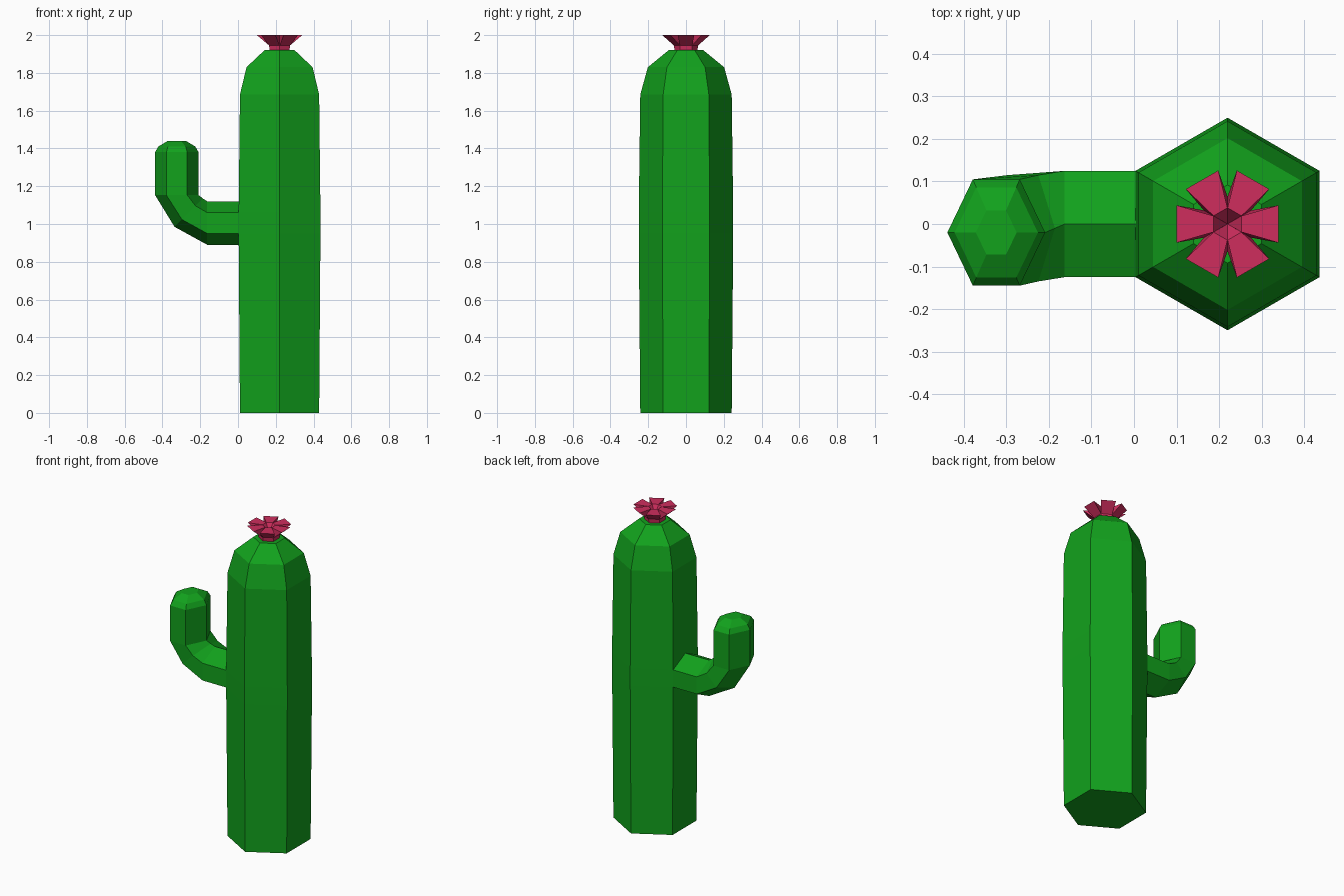
import bpy, bmesh
from math import cos, sin, pi
from mathutils import Vector

if "Cube" in bpy.data.objects:
    bpy.data.objects.remove(bpy.data.objects["Cube"])

CX = 0.22  # trunk axis


def material(name, rgb):
    m = bpy.data.materials.new(name)
    m.diffuse_color = (*rgb, 1)
    m.use_nodes = True
    m.node_tree.nodes["Principled BSDF"].inputs["Base Color"].default_value = m.diffuse_color
    return m


green = material("cactus_green", (0.006, 0.36, 0.012))
pink = material("flower_pink", (0.62, 0.027, 0.11))


def finish(name, bm, mat):
    bmesh.ops.recalc_face_normals(bm, faces=bm.faces)
    me = bpy.data.meshes.new(name)
    bm.to_mesh(me)
    bm.free()
    me.materials.append(mat)
    ob = bpy.data.objects.new(name, me)
    bpy.context.collection.objects.link(ob)
    return ob


def loft(bm, rings):
    """Bridge rings of equal point count and cap both ends."""
    vs = [[bm.verts.new(p) for p in r] for r in rings]
    n = len(vs[0])
    for a, b in zip(vs, vs[1:]):
        for i in range(n):
            j = (i + 1) % n
            bm.faces.new((a[i], a[j], b[j], b[i]))
    bm.faces.new(vs[0][::-1])
    bm.faces.new(vs[-1])


def hexagon(x, y, z, r):
    """Hexagon with corners towards +y and -y."""
    return [(x + r * cos(pi / 2 + k * pi / 3), y + r * sin(pi / 2 + k * pi / 3), z)
            for k in range(6)]


# trunk: slightly bulging hexagonal column with a domed top
bm = bmesh.new()
profile = [(0, 0.242), (0.95, 0.25), (1.06, 0.25), (1.685, 0.242),
           (1.83, 0.202), (1.92, 0.092)]
loft(bm, [hexagon(CX, 0, z, r) for z, r in profile])
finish("trunk", bm, green)

# arm: hexagonal section swept sideways, then up; each ring is
# centre (x, y, z), in-plane direction (x, z), in-plane and y scale
section = [(1, 0), (0.48, 1), (-0.48, 1), (-1, 0), (-0.48, -1), (0.48, -1)]
path = [
    ((0.01, 0, 1.005), (0, 1), 0.115, 0.125),
    ((-0.163, 0, 1.005), (0, 1), 0.115, 0.125),
    ((-0.261, -0.01, 1.06), (0.7071, 0.7071), 0.106, 0.125),
    ((-0.324, -0.02, 1.153), (1, 0), 0.115, 0.125),
    ((-0.324, -0.02, 1.38), (1, 0), 0.115, 0.125),
    ((-0.324, -0.02, 1.41), (1, 0), 0.098, 0.106),
    ((-0.324, -0.02, 1.44), (1, 0), 0.048, 0.052),
]
bm = bmesh.new()
loft(bm, [[(c[0] + u * s * d[0], c[1] + v * w, c[2] + u * s * d[1])
           for u, v in section] for c, d, s, w in path])
finish("arm", bm, green)

# flower base: short hexagonal stub
bm = bmesh.new()
loft(bm, [hexagon(CX, 0, 1.915, 0.060), hexagon(CX, 0, 1.945, 0.064)])
finish("flower_base", bm, pink)

# petals: six flaring wedges growing from the base
bm = bmesh.new()
for k in range(6):
    ca, sa = cos(k * pi / 3), sin(k * pi / 3)

    def put(x, y, z):
        return bm.verts.new((CX + x * ca - y * sa, x * sa + y * ca, z))

    c = put(0, 0, 1.945)
    b1, b2 = put(0.055, -0.032, 1.945), put(0.055, 0.032, 1.945)
    i1, i2 = put(0.033, -0.019, 2.0), put(0.033, 0.019, 2.0)
    o1, o2 = put(0.12, -0.044, 2.0), put(0.12, 0.044, 2.0)
    for f in ((c, b2, b1), (i1, o1, o2, i2), (b1, b2, o2, o1),
              (c, b1, o1, i1), (c, i2, o2, b2), (c, i1, i2)):
        bm.faces.new(f)
finish("flower_petals", bm, pink)
